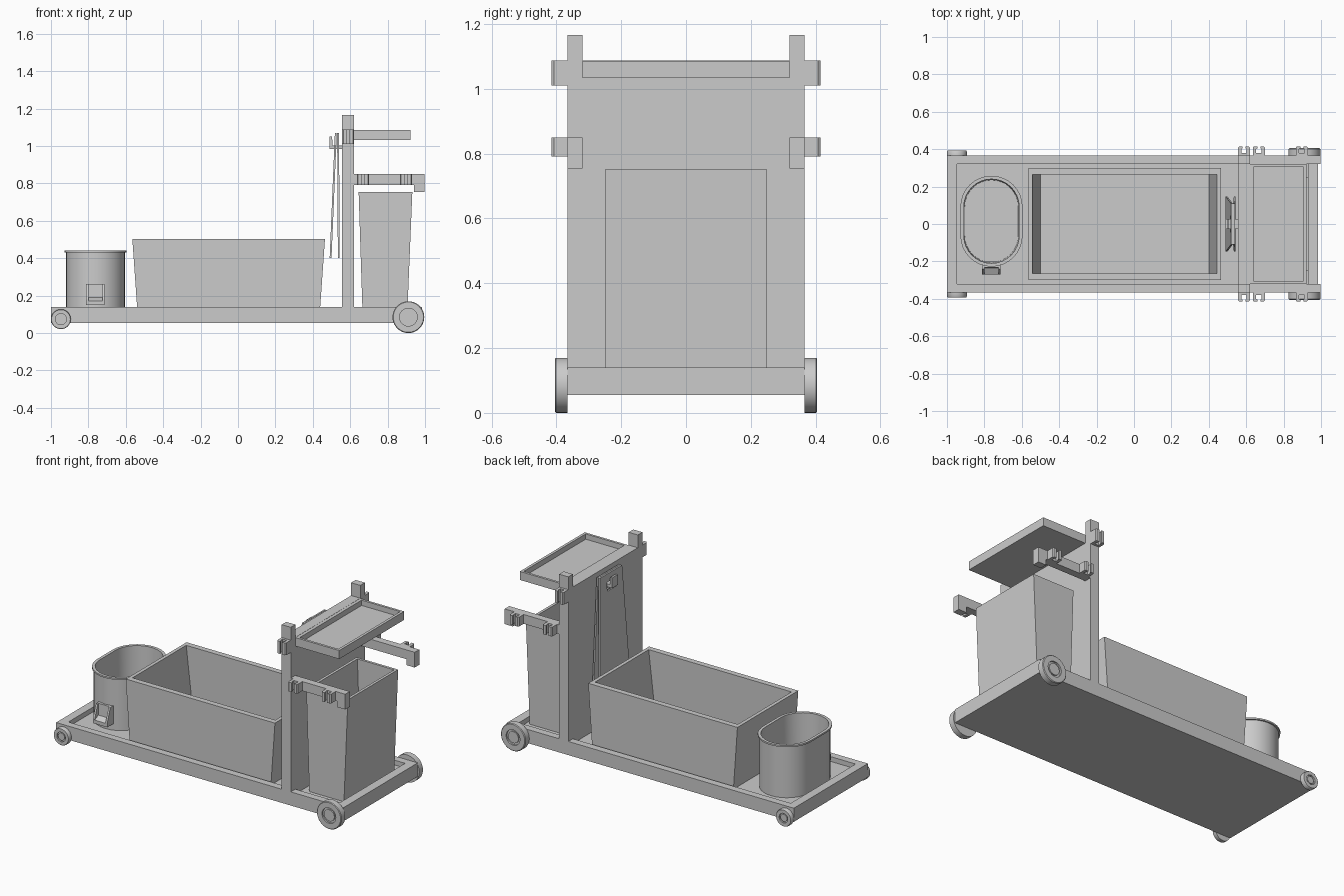
import bpy, bmesh
from math import cos, sin, pi

if "Cube" in bpy.data.objects:
    bpy.data.objects.remove(bpy.data.objects["Cube"])


def loft(name, rings, wrap=False, smooth=False):
    """Skin a list of equal-length 3D rings; cap both ends, or join last to first."""
    bm = bmesh.new()
    loops = [[bm.verts.new(p) for p in r] for r in rings]
    n = len(loops[0])
    pairs = list(zip(loops, loops[1:]))
    if wrap:
        pairs.append((loops[-1], loops[0]))
    else:
        bm.faces.new(loops[0])
        bm.faces.new(loops[-1])
    for a, b in pairs:
        for i in range(n):
            j = (i + 1) % n
            bm.faces.new((a[i], a[j], b[j], b[i]))
    bmesh.ops.recalc_face_normals(bm, faces=bm.faces)
    me = bpy.data.meshes.new(name)
    bm.to_mesh(me)
    bm.free()
    ob = bpy.data.objects.new(name, me)
    bpy.context.collection.objects.link(ob)
    if smooth:
        bpy.ops.object.select_all(action='DESELECT')
        ob.select_set(True)
        bpy.context.view_layer.objects.active = ob
        bpy.ops.object.shade_smooth_by_angle(angle=0.6)
    return ob


def rect(x0, x1, y, z):
    return [(x0, -y, z), (x1, -y, z), (x1, y, z), (x0, y, z)]


def box(name, x0, x1, y0, y1, z0, z1):
    return loft(name, [[(x0, y0, z), (x1, y0, z), (x1, y1, z), (x0, y1, z)] for z in (z0, z1)])


def extrude_y(name, profile, y0, y1):
    return loft(name, [[(x, y, z) for x, z in profile] for y in (y0, y1)])


def wheel(name, cx, cz, r, s, width):
    # tyre with a recessed ring and a raised hub
    y0, y1 = 0.365, 0.365 + width
    steps = [(r, y0), (r, y1 - 0.004), (r * 0.95, y1), (r * 0.56, y1),
             (r * 0.56, y1 - 0.01), (r * 0.42, y1 - 0.01), (r * 0.42, y1 - 0.003)]
    loft(name, [[(cx + q * cos(2 * pi * i / 40), s * y, cz + q * sin(2 * pi * i / 40))
                 for i in range(40)] for q, y in steps], smooth=True)


def clip(name, x0, x1, z0, z1, s):
    # C-shaped handle clip, open outwards
    t, h = 0.018, 0.006
    pr = [(x0, .364), (x0, .408), (x0 + h, .415), (x0 + t + h, .415), (x0 + t + h, .405),
          (x0 + t, .40), (x0 + t, .38), (x1 - t, .38), (x1 - t, .40),
          (x1 - t - h, .405), (x1 - t - h, .415), (x1 - h, .415), (x1, .408), (x1, .364)]
    loft(name, [[(x, s * y, z) for x, y in pr] for z in (z0, z1)])


# Base platform with raised rim
loft("base_platform", [rect(-1, .985, .365, .055), rect(-1, .985, .365, .14),
                       rect(-.947, .93, .32, .14), rect(-.947, .93, .32, .11)])

# Upright wall
box("upright_wall", .557, .62, -.365, .365, .10, 1.087)

# Top shelf tray
loft("top_tray", [rect(.615, .923, .32, 1.033), rect(.615, .923, .32, 1.086),
                  rect(.64, .906, .305, 1.086), rect(.64, .906, .305, 1.053)])

# Large storage bin and waste bin
loft("storage_bin", [rect(-.537, .437, .30, .105), rect(-.565, .465, .30, .503),
                     rect(-.543, .443, .265, .503), rect(-.50, .40, .265, .13)])
loft("waste_bin", [rect(.666, .905, .248, .105), rect(.645, .932, .248, .753),
                   rect(.662, .915, .232, .753), rect(.683, .89, .232, .13)])

# Parts on both sides
for s, side in ((-1, "right"), (1, "left")):
    a, b = sorted((s * .32, s * .365))
    box("post_top_" + side, .557, .62, a, b, 1.08, 1.167)
    box("side_arm_" + side, .615, .945, a, b, .792, .85)
    box("arm_end_" + side, .94, .996, a, b, .755, .85)
    clip("post_clip_" + side, .557, .62, 1.01, 1.087, s)
    clip("arm_clip_front_" + side, .635, .70, .792, .85, s)
    clip("arm_clip_rear_" + side, .865, .93, .792, .85, s)
    wheel("small_wheel_" + side, -.947, .074, .053, s, .027)
    wheel("large_wheel_" + side, .911, .085, .085, s, .04)


# Oval mop bucket with lip
def stadium(r, z, half=.077, cx=-.762, cy=.015):
    pts = []
    for k, e in ((0, 1), (1, -1)):
        pts += [(cx + r * cos(pi * (k + i / 16)), cy + e * half + r * sin(pi * (k + i / 16)), z)
                for i in range(17)]
    return pts


loft("mop_bucket", [stadium(.157, .105), stadium(.157, .43), stadium(.166, .43),
                    stadium(.166, .44), stadium(.148, .44), stadium(.143, .25)], smooth=True)

# Bucket drain spout: hood, cheeks and sloping lip
spout = [(-.20, .262), (-.232, .262), (-.235, .19), (-.27, .172), (-.27, .15), (-.20, .15)]
loft("bucket_spout", [[(x, y, z) for y, z in spout] for x in (-.80, -.725)])
cheek = [(-.20, .262), (-.24, .262), (-.27, .18), (-.27, .15), (-.20, .15)]
for x in (-.812, -.725):
    loft("spout_cheek", [[(px, y, z) for y, z in cheek] for px in (x, x + .012)])


# Folded floor sign: two tapered panels, each with a handle hole
def sign_panel(name, xt, xb, t):
    def ring(dx, half_b, half_t, zb, zt):
        def x(z):
            return xb + (xt - xb) * (z - .4) / .67 + dx
        return [(x(zb), -half_b, zb), (x(zb), half_b, zb), (x(zt), half_t, zt), (x(zt), -half_t, zt)]
    o, h = (.147, .11, .4, 1.07), (.042, .042, .965, 1.02)
    loft(name, [ring(0, *o), ring(t, *o), ring(t, *h), ring(0, *h)], wrap=True)


sign_panel("sign_back_panel", .530, .534, .010)
sign_panel("sign_front_panel", .518, .490, .010)

# Hook holding the sign
extrude_y("sign_hook", [(.56, .985), (.49, .985), (.49, 1.05), (.503, 1.05), (.506, 1.003),
                        (.56, 1.003)], -.028, .028)
